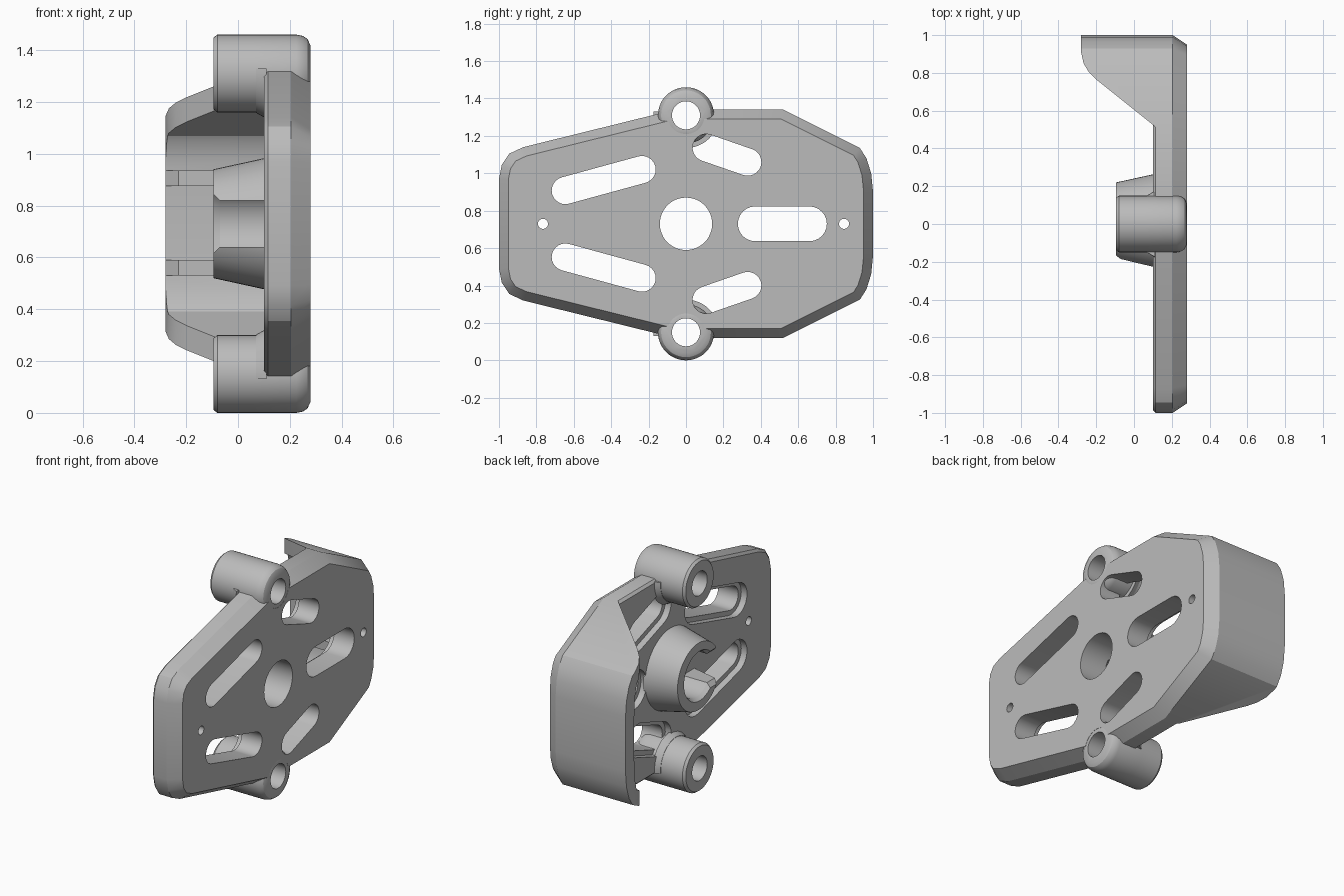
import bpy, bmesh, math
from mathutils import Vector

cube = bpy.data.objects.get("Cube")
if cube:
    bpy.data.objects.remove(cube)

grey = bpy.data.materials.new("plain grey")
grey.use_nodes = True
colour = (0.5, 0.5, 0.5, 1)
grey.diffuse_color = colour
grey.node_tree.nodes["Principled BSDF"].inputs["Base Color"].default_value = colour

MID = 0.73          # height of the symmetry plane
BACK, FACE = 0.1, 0.28   # plate thickness along x


def loft(name, rings, axis="X"):
    """Solid through equal-count outlines, each given as (height, points)."""
    bm = bmesh.new()
    loops = []
    for h, pts in rings:
        loops.append([bm.verts.new((h, a, b) if axis == "X" else (a, b, h)) for a, b in pts])
    n = len(loops[0])
    for low, high in zip(loops, loops[1:]):
        for i in range(n):
            j = (i + 1) % n
            bm.faces.new((low[i], low[j], high[j], high[i]))
    bm.faces.new(loops[0])
    bm.faces.new(loops[-1])
    bmesh.ops.recalc_face_normals(bm, faces=bm.faces)
    mesh = bpy.data.meshes.new(name)
    bm.to_mesh(mesh)
    bm.free()
    mesh.materials.append(grey)
    ob = bpy.data.objects.new(name, mesh)
    bpy.context.collection.objects.link(ob)
    return ob


def circle(y, z, r, n=48):
    return [(y + r * math.cos(math.tau * i / n), z + r * math.sin(math.tau * i / n)) for i in range(n)]


def slot(p, q, r, n=12):
    """Outline with round ends centred on p and q."""
    a = math.atan2(q[1] - p[1], q[0] - p[0])
    pts = []
    for c, start in ((q, a - math.pi / 2), (p, a + math.pi / 2)):
        for i in range(n + 1):
            t = start + math.pi * i / n
            pts.append((c[0] + r * math.cos(t), c[1] + r * math.sin(t)))
    return pts


def inset(pts, d):
    """Move every edge of a clockwise outline inwards by d."""
    out = []
    for i, p in enumerate(pts):
        p = Vector(p)
        e1 = (p - Vector(pts[i - 1])).normalized()
        e2 = (Vector(pts[(i + 1) % len(pts)]) - p).normalized()
        n1, n2 = Vector((e1.y, -e1.x)), Vector((e2.y, -e2.x))
        out.append(tuple(p + (n1 + n2) * d / (1 + n1.dot(n2))))
    return out


def rect(y0, y1, z0, z1):
    return [(y0, z0), (y1, z0), (y1, z1), (y0, z1)]


def prism(name, pts, x0, x1):
    return loft(name, [(x0, pts), (x1, pts)])


def carve(ob, cutters, operation="DIFFERENCE"):
    for c in cutters:
        m = ob.modifiers.new("carve", "BOOLEAN")
        m.operation, m.object, m.solver = operation, c, "EXACT"
    dg = bpy.context.evaluated_depsgraph_get()
    mesh = bpy.data.meshes.new_from_object(ob.evaluated_get(dg))
    ob.modifiers.clear()
    ob.data = mesh
    for c in cutters:
        bpy.data.objects.remove(c)


def flip(p):
    return (p[0], 2 * MID - p[1])


# Plate outline in (y, z): upper half, then its mirror
upper = [(-1, 0.97), (-0.985, 1.045), (-0.945, 1.105), (-0.87, 1.14), (-0.06, 1.34),
         (0.52, 1.34), (0.93, 1.135), (0.965, 1.08), (0.99, 1.0), (1, 0.9)]
outline = upper + [flip(p) for p in reversed(upper)]

# Plate with a broad front chamfer and a fine back one
plate = loft("base_plate", [(BACK, inset(outline, 0.015)), (BACK + 0.015, outline),
                            (0.205, outline), (FACE, inset(outline, 0.05))])

# Slots with a shallow wider step on the back, and round holes
slots = [((0.37, MID), (0.66, MID), 0.093)]
for p, q in (((-0.645, 0.908), (-0.235, 1.02)), ((0.108, 1.137), (0.33, 1.06))):
    slots += [(p, q, 0.073), (flip(p), flip(q), 0.073)]
cutters = []
for p, q, r in slots:
    cutters.append(prism("slot_cutter", slot(p, q, r), 0, 0.4))
    cutters.append(prism("step_cutter", slot(p, q, r + 0.03), 0, BACK + 0.04))
for y, z, r in ((0, MID, 0.14), (-0.765, MID, 0.027), (0.845, MID, 0.027),
                (0, 1.31, 0.1), (0, 0.15, 0.1)):
    cutters.append(prism("hole_cutter", circle(y, z, r), 0, 0.4))
carve(plate, cutters)

# Tapered hub, open towards the front
hub = loft("centre_hub", [(-0.095, circle(0.01, MID, 0.21)), (0.11, circle(0.01, MID, 0.255))])
bore = loft("bore_cutter", [(-0.12, circle(0, MID, 0.17)), (-0.07, circle(0, MID, 0.141)),
                            (0.3, circle(0, MID, 0.141))])
gap = loft("gap_cutter", [(x, rect(-0.4, 0, MID - h, MID + h))
                          for x, h in ((-0.12, 0.14), (-0.07, 0.09), (BACK, 0.09))])
carve(hub, [bore, gap])

# Mounting tubes with a rounded front edge and a small collar at the plate
for name, z in (("upper_tube", 1.31), ("lower_tube", 0.15)):
    profile = [(-0.095, 0.138), (-0.08, 0.15), (0.06, 0.15), (0.225, 0.15), (0.25, 0.145),
               (0.268, 0.133), (FACE - 0.001, 0.11)]
    tube = loft(name, [(x, circle(0, z, r)) for x, r in profile])
    carve(tube, [prism("tube_cutter", circle(0, z, 0.075), -0.2, 0.4)])
    side = 1 if z > MID else -1
    collar = loft(name + "_collar", [(x, circle(0, z, r)) for x, r in
                                     ((0.07, 0.152), (BACK + 0.01, 0.175))])
    outer_half = rect(-0.3, 0.3, *sorted((z + side * 0.02, z + side * 0.3)))
    carve(collar, [prism("collar_bore", circle(0, z, 0.1), 0, 0.2),
                   prism("collar_trim", outer_half, 0, 0.2)])

# Rear hood: a wall along the plate edge, trimmed by a slanted side profile
hood = prism("rear_hood", outline, -0.4, BACK + 0.02)
carve(hood, [prism("hood_core", inset(outline, 0.085), -0.5, 0.3)])
trim = [(0.13, 0.5), (0.1, 0.525), (-0.2, 0.765), (-0.24, 0.805), (-0.267, 0.85), (-0.28, 0.91),
        (-0.28, 1.1), (0.13, 1.1)]
carve(hood, [loft("hood_trim", [(-0.2, trim), (1.7, trim)], "Z")], "INTERSECT")

# Two ribs inside the hood
for name, z in (("lower_rib", 0.56), ("upper_rib", 0.905)):
    loft(name, [(-0.279, rect(0.91, 0.93, z - 0.03, z + 0.03)),
                (-0.23, rect(0.87, 0.93, z - 0.03, z + 0.03)),
                (BACK + 0.01, rect(0.87, 0.93, z - 0.03, z + 0.03))])

# Smooth the curves, keep the edges sharp
bpy.ops.object.select_all(action="DESELECT")
for ob in bpy.context.collection.objects:
    if ob.type == "MESH" and grey.name in ob.data.materials:
        ob.select_set(True)
        bpy.context.view_layer.objects.active = ob
bpy.ops.object.shade_smooth_by_angle(angle=math.radians(28))
